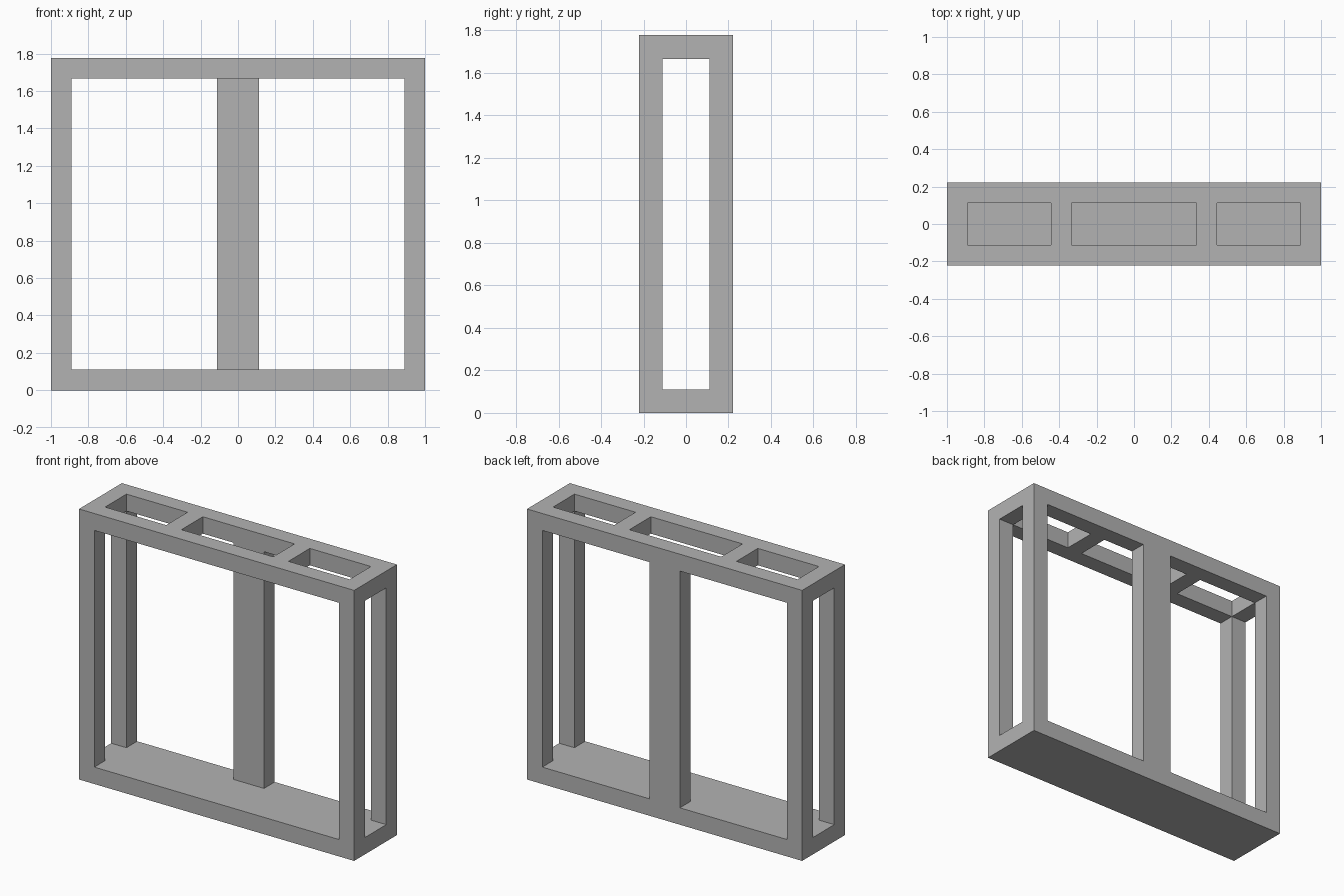
import bpy
import bmesh
from mathutils import Vector

cube = bpy.data.objects.get("Cube")
if cube:
    bpy.data.objects.remove(cube, do_unlink=True)

U = 1 / 9                      # bar thickness; every size is a multiple of it
HALF_W, HALF_D, HEIGHT = 9, 2, 16

grey = bpy.data.materials.new("plain grey")
grey.use_nodes = True
colour = (0.45, 0.45, 0.45, 1)
grey.diffuse_color = colour
grey.node_tree.nodes["Principled BSDF"].inputs["Base Color"].default_value = colour


def finish(name, bm):
    bmesh.ops.recalc_face_normals(bm, faces=bm.faces)
    bmesh.ops.scale(bm, vec=(U, U, U), verts=bm.verts)
    mesh = bpy.data.meshes.new(name)
    bm.to_mesh(mesh)
    bm.free()
    mesh.materials.append(grey)
    obj = bpy.data.objects.new(name, mesh)
    bpy.context.collection.objects.link(obj)
    return obj


def box(name, low, high):
    low, high = Vector(low), Vector(high)
    bm = bmesh.new()
    bmesh.ops.create_cube(bm, size=1)
    bmesh.ops.scale(bm, vec=high - low, verts=bm.verts)
    bmesh.ops.translate(bm, vec=(low + high) / 2, verts=bm.verts)
    return finish(name, bm)


def top_frame(name, xs, ys, z, holes):
    """Flat grid of cells with the holes left out, raised into one slab."""
    bm = bmesh.new()
    grid = [[bm.verts.new((x, y, z)) for y in ys] for x in xs]
    for i in range(len(xs) - 1):
        for j in range(len(ys) - 1):
            if (i, j) not in holes:
                bm.faces.new((grid[i][j], grid[i + 1][j],
                              grid[i + 1][j + 1], grid[i][j + 1]))
    raised = bmesh.ops.extrude_face_region(bm, geom=bm.faces[:], use_keep_orig=True)
    verts = [g for g in raised["geom"] if isinstance(g, bmesh.types.BMVert)]
    bmesh.ops.translate(bm, vec=(0, 0, 1), verts=verts)
    # Merge the cells into clean flat faces
    bmesh.ops.recalc_face_normals(bm, faces=bm.faces)
    bmesh.ops.dissolve_limit(bm, angle_limit=0.01, verts=bm.verts, edges=bm.edges)
    return finish(name, bm)


# Solid base slab
box("base", (-HALF_W, -HALF_D, 0), (HALF_W, HALF_D, 1))

# Four corner posts
for x_name, x in (("right", -HALF_W), ("left", HALF_W - 1)):
    for y_name, y in (("front", -HALF_D), ("back", HALF_D - 1)):
        box(f"{y_name}_{x_name}_post", (x, y, 1), (x + 1, y + 1, HEIGHT - 1))

# Wide post in the middle of the back
box("back_middle_post", (-1, HALF_D - 1, 1), (1, HALF_D, HEIGHT - 1))

# Top frame with three openings between two cross bars
top_frame("top_frame", (-9, -8, -4, -3, 3, 4, 8, 9), (-2, -1, 1, 2),
          HEIGHT - 1, {(1, 1), (3, 1), (5, 1)})
